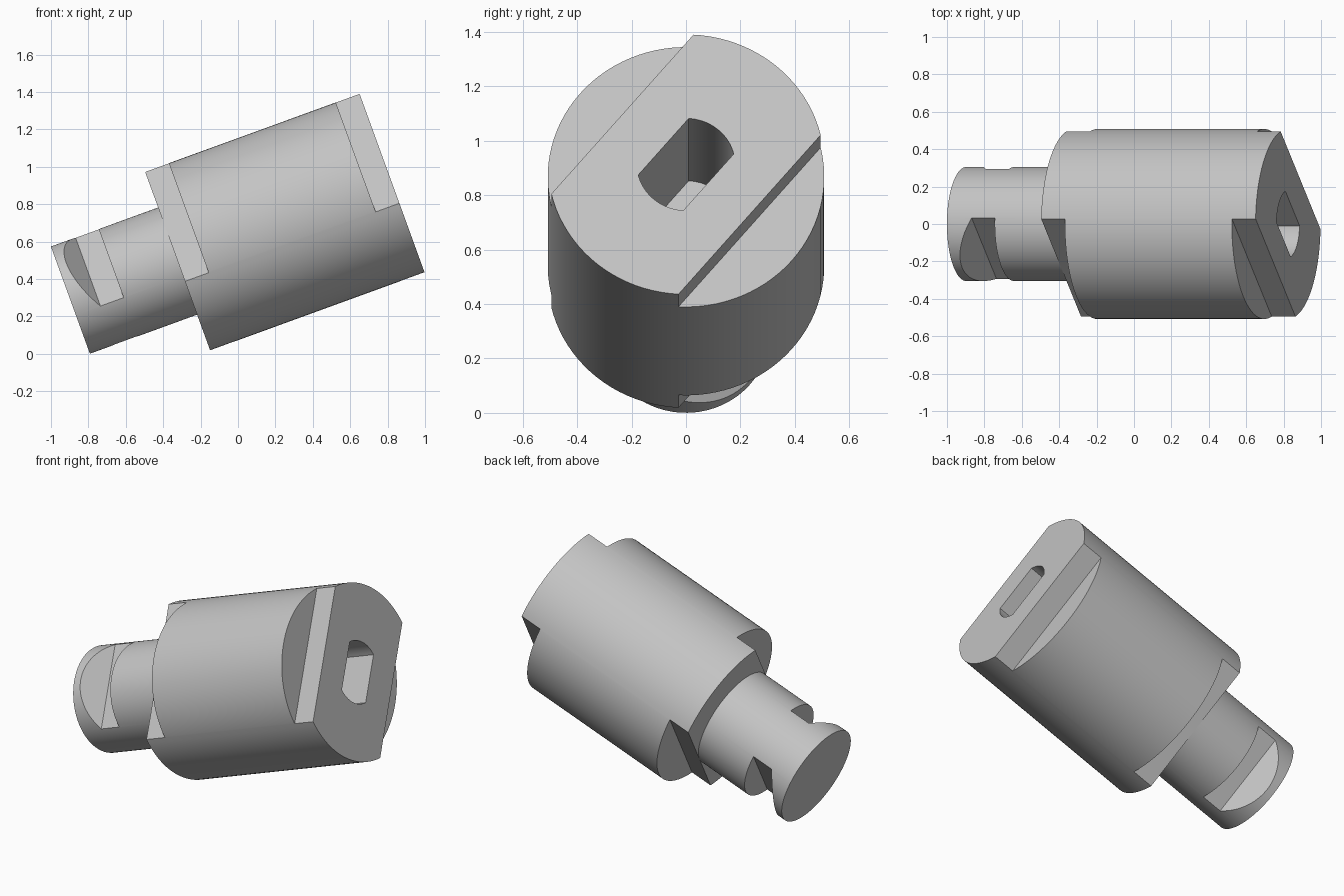
import bpy, bmesh
from math import radians, sin, cos, pi, acos
from mathutils import Matrix

if "Cube" in bpy.data.objects:
    bpy.data.objects.remove(bpy.data.objects["Cube"], do_unlink=True)

# Dimensions along the axis (from the shaft end) and across it
SHAFT_R, BODY_R = 0.305, 0.508
BODY_START, BODY_END, STEP = 0.61, 1.83, 0.135
FLAT = 0.305
SOCKET_R, SOCKET_FLAT, SOCKET_DEPTH = 0.18, 0.108, 0.67
POSE = (Matrix.Translation((-0.896, 0, 0.287))
        @ Matrix.Rotation(radians(-20), 4, 'Y') @ Matrix.Rotation(radians(-40), 4, 'X'))

steel = bpy.data.materials.new("plain_grey")
steel.use_nodes = True
steel.diffuse_color = (0.55, 0.55, 0.55, 1)
steel.node_tree.nodes["Principled BSDF"].inputs["Base Color"].default_value = (0.55, 0.55, 0.55, 1)


def extrude(name, points, offset):
    """Solid made by pushing a flat outline along an offset."""
    bm = bmesh.new()
    face = bm.faces.new([bm.verts.new(p) for p in points])
    moved = bmesh.ops.extrude_face_region(bm, geom=[face])["geom"]
    bmesh.ops.translate(bm, vec=offset, verts=[v for v in moved if isinstance(v, bmesh.types.BMVert)])
    bmesh.ops.recalc_face_normals(bm, faces=bm.faces)
    mesh = bpy.data.meshes.new(name)
    bm.to_mesh(mesh)
    bm.free()
    obj = bpy.data.objects.new(name, mesh)
    bpy.context.collection.objects.link(obj)
    mesh.materials.append(steel)
    return obj


def cylinder(name, r, start, end, n=96):
    ring = [(start, r * cos(2 * pi * i / n), r * sin(2 * pi * i / n)) for i in range(n)]
    return extrude(name, ring, (end - start, 0, 0))


def side_cutters(profile):
    """Pair of cutters on opposite sides, from (along, outward) points."""
    return [extrude("cutter", [(s, side * d, -1) for s, d in profile], (0, 0, 2)) for side in (1, -1)]


def finish(obj, cutters):
    """Cut the part, pose it and shade it."""
    for c in cutters:
        mod = obj.modifiers.new("cut", 'BOOLEAN')
        mod.operation, mod.solver, mod.object = 'DIFFERENCE', 'EXACT', c
    bpy.context.view_layer.update()
    graph = bpy.context.evaluated_depsgraph_get()
    mesh = bpy.data.meshes.new_from_object(obj.evaluated_get(graph))
    obj.modifiers.clear()
    obj.data = mesh
    for c in cutters:
        bpy.data.objects.remove(c, do_unlink=True)
    mesh.transform(POSE)
    bpy.ops.object.select_all(action='DESELECT')
    obj.select_set(True)
    bpy.context.view_layer.objects.active = obj
    bpy.ops.object.shade_smooth_by_angle(angle=radians(25))


# Main body with flats at both ends and a double-flat socket
body = cylinder("body", BODY_R, BODY_START, BODY_END)
cuts = []
for a, b in ((BODY_START - 0.2, BODY_START + STEP), (BODY_END - STEP, BODY_END + 0.2)):
    cuts += side_cutters([(a, FLAT), (b, FLAT), (b, 1), (a, 1)])
half = acos(SOCKET_FLAT / SOCKET_R)
arc = [pi / 2 + (pi / 2 - half) * (i / 8 - 1) for i in range(17)]
outline = [(BODY_END - SOCKET_DEPTH, SOCKET_R * cos(t + turn), SOCKET_R * sin(t + turn))
           for turn in (0, pi) for t in arc]
cuts.append(extrude("cutter", outline, (SOCKET_DEPTH + 0.2, 0, 0)))
finish(body, cuts)

# Shaft with a ramped notch on each side
shaft = cylinder("shaft", SHAFT_R, 0, BODY_START + 0.04)
finish(shaft, side_cutters([(0.14, 0.17), (0.272, 0.17), (0.272, 0.4), (-0.018, 0.4)]))
